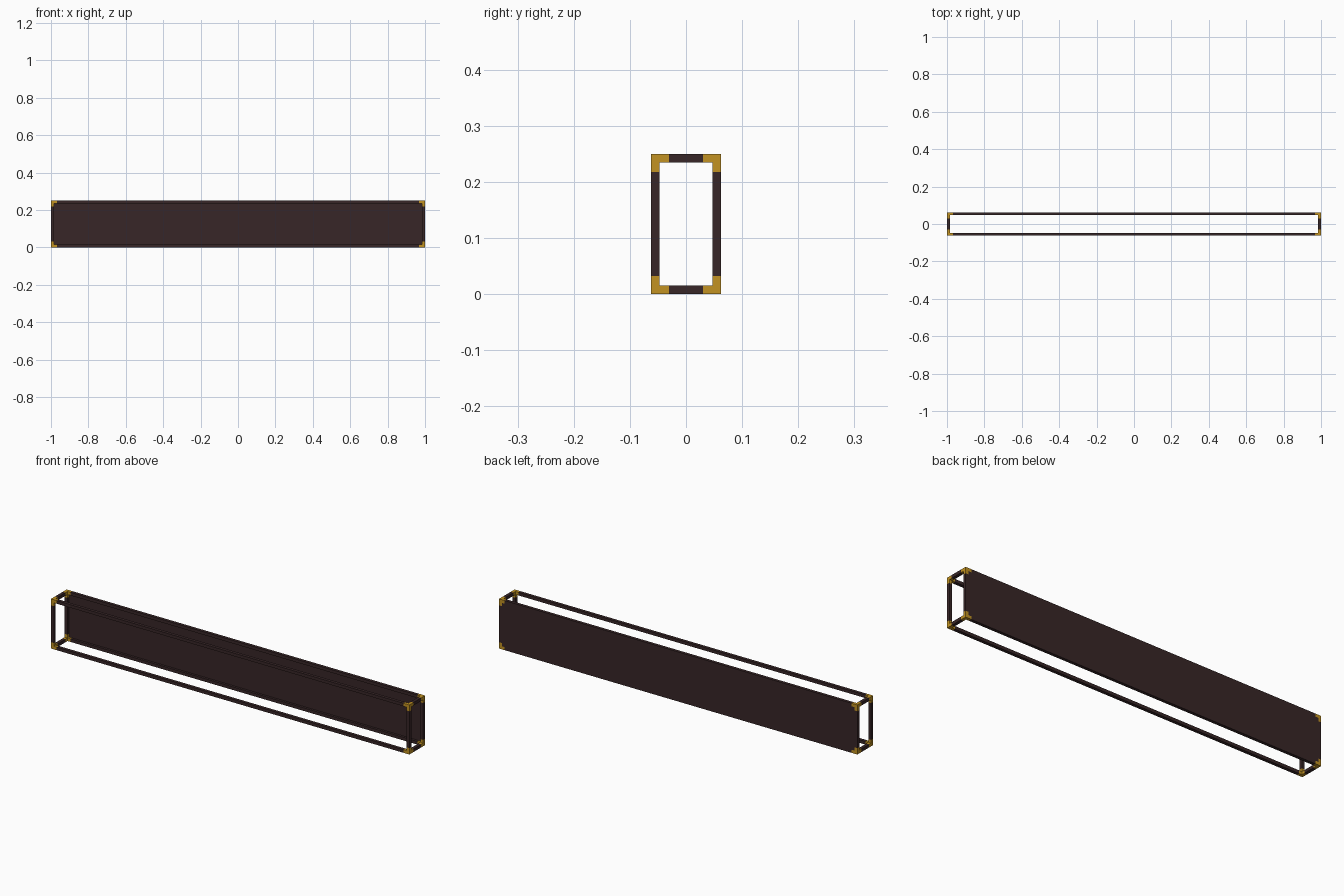
import bpy, bmesh
from itertools import product
from mathutils import Vector

if "Cube" in bpy.data.objects:
    bpy.data.objects.remove(bpy.data.objects["Cube"])

HALF = Vector((1.0, 0.0625, 0.125))   # half size of the whole frame
T = 0.0156                            # bar thickness
CAP = 0.032                           # length of a corner cap's arms
PANEL = 0.004                         # back panel thickness


def material(name, rgb):
    m = bpy.data.materials.new(name)
    m.use_nodes = True
    m.diffuse_color = (*rgb, 1)
    bsdf = m.node_tree.nodes["Principled BSDF"]
    bsdf.inputs["Base Color"].default_value = (*rgb, 1)
    bsdf.inputs["Roughness"].default_value = 0.6
    return m


wood = material("dark wood", (0.039, 0.019, 0.020))
brass = material("brass", (0.54, 0.29, 0.016))


def finish(bm, name, mat):
    bmesh.ops.recalc_face_normals(bm, faces=bm.faces)
    mesh = bpy.data.meshes.new(name)
    bm.to_mesh(mesh)
    bm.free()
    mesh.materials.append(mat)
    obj = bpy.data.objects.new(name, mesh)
    obj.location.z = HALF.z
    bpy.context.collection.objects.link(obj)
    return obj


def block(center, size):
    bm = bmesh.new()
    bmesh.ops.create_cube(bm, size=1)
    bmesh.ops.scale(bm, vec=size, verts=bm.verts)
    bmesh.ops.translate(bm, vec=center, verts=bm.verts)
    return bm


def label(signs, axes):
    words = (("right", "left"), ("front", "back"), ("bottom", "top"))
    return "_".join(words[a][s > 0] for a, s in zip(axes, signs))


# Twelve bars, each running between two corner caps
for axis, kind in enumerate(("rail", "crossbar", "post")):
    others = [a for a in range(3) if a != axis]
    for signs in product((-1, 1), repeat=2):
        center, size = Vector((0, 0, 0)), Vector((T, T, T))
        size[axis] = 2 * (HALF[axis] - CAP)
        for a, s in zip(others, signs):
            center[a] = s * (HALF[a] - T / 2)
        finish(block(center, size), label(signs, others) + "_" + kind, wood)

# Eight corner caps: a cube with an arm pulled inward along each axis
for signs in product((-1, 1), repeat=3):
    center = Vector([s * (h - T / 2) for s, h in zip(signs, HALF)])
    bm = block(center, (T, T, T))
    for axis, s in enumerate(signs):
        inward = Vector((0, 0, 0))
        inward[axis] = -s
        bm.normal_update()
        face = max(bm.faces, key=lambda f: (f.calc_center_median() - center).dot(inward)
                   if f.normal.dot(inward) > 0.9 else -1)
        arm = bmesh.ops.extrude_discrete_faces(bm, faces=[face])["faces"][0]
        bmesh.ops.translate(bm, vec=inward * (CAP - T), verts=arm.verts)
    finish(bm, label(signs, range(3)) + "_corner_cap", brass)

# Thin panel filling the back opening, flush with the outside
finish(block((0, HALF.y - PANEL / 2, 0),
             (2 * (HALF.x - T), PANEL, 2 * (HALF.z - T))), "back_panel", wood)
